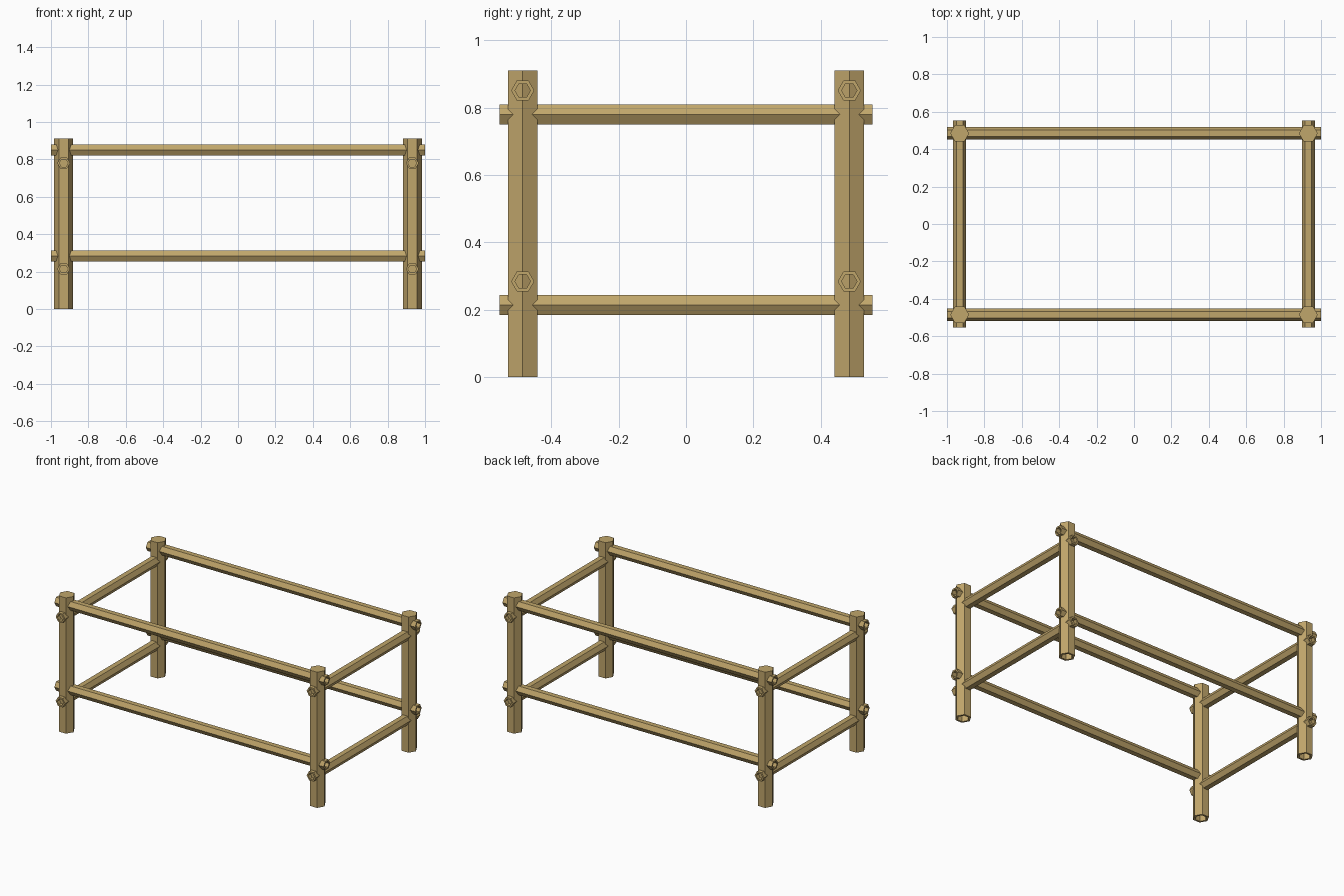
import bpy, bmesh, math
from mathutils import Matrix

if "Cube" in bpy.data.objects:
    bpy.data.objects.remove(bpy.data.objects["Cube"])

bamboo = bpy.data.materials.new("tan bamboo")
bamboo.diffuse_color = (0.53, 0.38, 0.147, 1)
bamboo.use_nodes = True
bamboo.node_tree.nodes["Principled BSDF"].inputs["Base Color"].default_value = bamboo.diffuse_color


def hex_tube(name, center, axis, radius, inner, length, lid=False):
    """Hollow six-sided tube; with a lid its far end is closed."""
    bm = bmesh.new()

    def ring(r, h):
        pts = [(r * math.cos(i * math.pi / 3), r * math.sin(i * math.pi / 3)) for i in range(6)]
        # every cross-section has corners pointing sideways
        if axis == 'Z':
            return [bm.verts.new((a, b, h)) for a, b in pts]
        if axis == 'X':
            return [bm.verts.new((h, a, b)) for a, b in pts]
        return [bm.verts.new((a, h, b)) for a, b in pts]

    lo, hi = -length / 2, length / 2
    rings = [ring(inner, hi - 0.012 if lid else hi), ring(inner, lo), ring(radius, lo), ring(radius, hi)]
    pairs = list(zip(rings, rings[1:]))
    if lid:
        bm.faces.new(rings[0])
        bm.faces.new(rings[3])
    else:
        pairs.append((rings[3], rings[0]))
    for a, b in pairs:
        for i in range(6):
            j = (i + 1) % 6
            bm.faces.new((a[i], a[j], b[j], b[i]))
    bmesh.ops.recalc_face_normals(bm, faces=bm.faces)
    bmesh.ops.transform(bm, matrix=Matrix.Translation(center), verts=bm.verts)
    mesh = bpy.data.meshes.new(name)
    bm.to_mesh(mesh)
    bm.free()
    mesh.materials.append(bamboo)
    obj = bpy.data.objects.new(name, mesh)
    bpy.context.collection.objects.link(obj)


PX, PY, H = 0.932, 0.485, 0.911

# corner posts, closed on top and hollow below
for sx, side in ((-1, "left"), (1, "right")):
    for sy, end in ((-1, "front"), (1, "back")):
        hex_tube(f"{end}_{side}_post", (sx * PX, sy * PY, H / 2), 'Z', 0.0505, 0.036, H, lid=True)

# long rails running left to right
for sy, end in ((-1, "front"), (1, "back")):
    for z, level in ((0.284, "lower"), (0.851, "upper")):
        hex_tube(f"{end}_{level}_rail", (0, sy * PY, z), 'X', 0.0345, 0.023, 2.0)

# short rails running front to back, just under the long ones
for sx, side in ((-1, "left"), (1, "right")):
    for z, level in ((0.214, "lower"), (0.78, "upper")):
        hex_tube(f"{side}_{level}_rail", (sx * PX, 0, z), 'Y', 0.0345, 0.023, 1.107)
